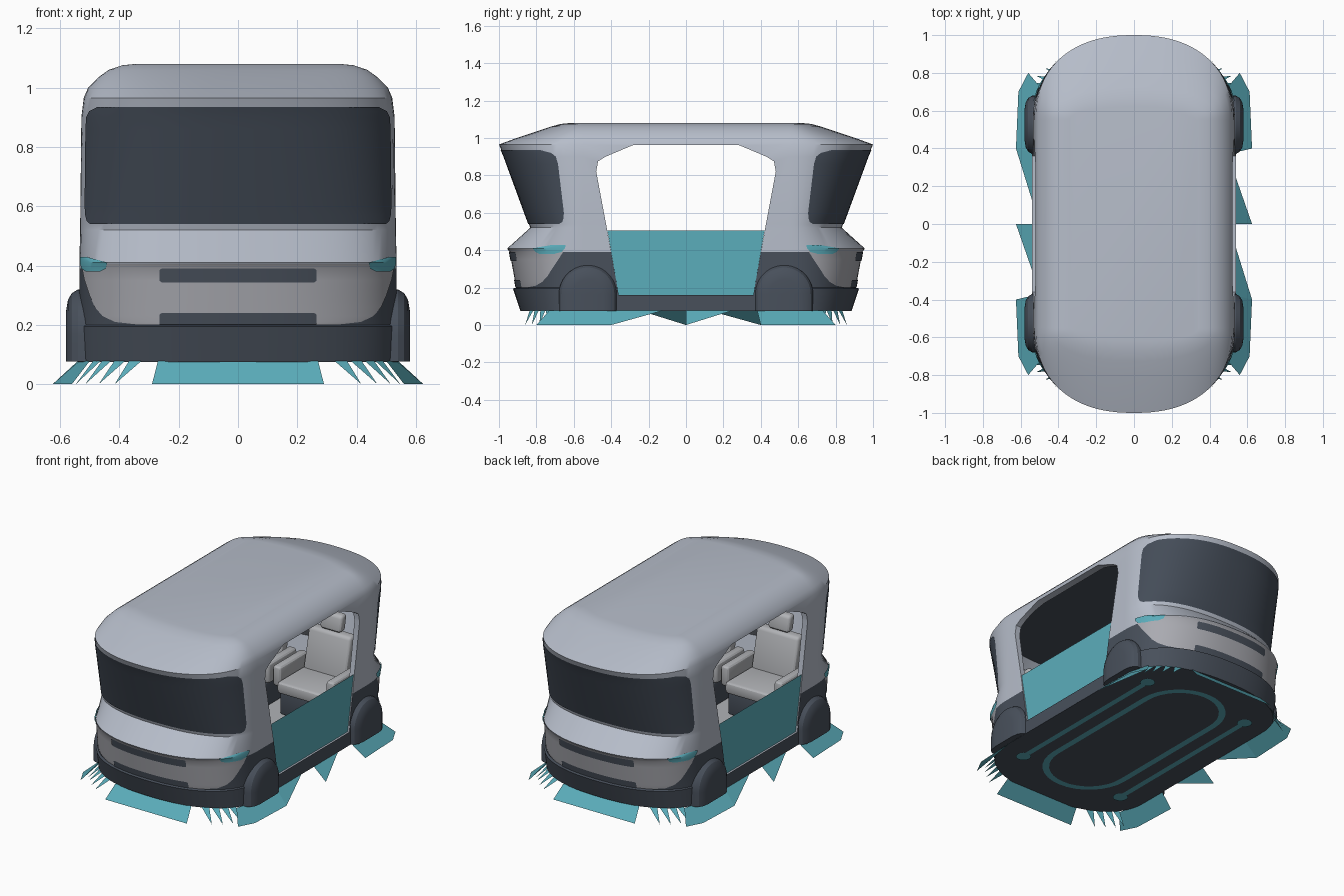
import bpy, bmesh, math
from mathutils import Vector

if "Cube" in bpy.data.objects:
    bpy.data.objects.remove(bpy.data.objects["Cube"])

def material(name, rgb):
    m = bpy.data.materials.new(name)
    m.diffuse_color = (*rgb, 1)
    m.use_nodes = True
    m.node_tree.nodes["Principled BSDF"].inputs["Base Color"].default_value = m.diffuse_color
    return m

BODY = material("body silver", (.47, .51, .59))
DARK = material("dark trim", (.065, .08, .105))
TEAL = material("teal glow", (.105, .42, .50))
PANEL = material("panel grey", (.40, .405, .44))
SEAT = material("seat grey", (.44, .45, .47))
GLASS = material("dark glass", (.058, .073, .098))

def mesh(name, verts, faces, mats, smooth=True):
    me = bpy.data.meshes.new(name)
    me.from_pydata([tuple(v) for v in verts], [], faces)
    for m in (mats if isinstance(mats, list) else [mats]):
        me.materials.append(m)
    ob = bpy.data.objects.new(name, me)
    bpy.context.collection.objects.link(ob)
    if smooth:
        smooth_by_angle(ob)
    return ob

def smooth_by_angle(ob):
    bpy.ops.object.select_all(action='DESELECT')
    ob.select_set(True)
    bpy.context.view_layer.objects.active = ob
    bpy.ops.object.shade_smooth_by_angle(angle=math.radians(28))

# Body section: height, half width, half length
RINGS = [(.075, .54, .885), (.195, .54, .925), (.20, .535, .905), (.39, .535, .94),
         (.41, .535, .955), (.52, .532, .833), (.54, .532, .84), (.90, .528, .972),
         (.965, .52, 1.0), (1.0, .505, .905), (1.035, .47, .80), (1.06, .435, .725),
         (1.075, .39, .67), (1.08, .34, .62)]
INNER = [(.155, .5, .85), (.40, .5, .90), (.52, .5, .79), (.93, .49, .92), (.985, .46, .88)]
Y0, POW = .55, 2 / 2.3

def plan(w, l, deg):
    """Point on the rounded front end; 0 degrees is the nose."""
    a = math.radians(deg)
    s, c = math.sin(a), max(math.cos(a), 0)
    return math.copysign(abs(s) ** POW * w, s), -(Y0 + (l - Y0) * c ** POW)

def surf(z, deg, off=0.0):
    for (z0, w0, l0), (z1, w1, l1) in zip(RINGS, RINGS[1:]):
        if z <= z1:
            t = (z - z0) / (z1 - z0)
            break
    x, y = plan(w0 + (w1 - w0) * t + off, l0 + (l1 - l0) * t + off, deg)
    return Vector((x, y, z))

def loft(name, rings, mats, n=48):
    verts = []
    for z, w, l in rings:
        half = [plan(w, l, -90 + 180 * i / n) for i in range(n + 1)]
        verts += [(x, y, z) for x, y in half] + [(-x, -y, z) for x, y in half]
    m = 2 * (n + 1)
    faces = [(r * m + i, r * m + (i + 1) % m, (r + 1) * m + (i + 1) % m, (r + 1) * m + i)
             for r in range(len(rings) - 1) for i in range(m)]
    faces += [tuple(reversed(range(m))), tuple(range((len(rings) - 1) * m, len(rings) * m))]
    return mesh(name, verts, faces, mats, False)

def cut(ob, cutter):
    mod = ob.modifiers.new("cut", 'BOOLEAN')
    mod.operation, mod.solver, mod.object = 'DIFFERENCE', 'EXACT', cutter
    bpy.context.view_layer.objects.active = ob
    bpy.ops.object.modifier_apply(modifier=mod.name)
    bpy.data.objects.remove(cutter)

# Body shell: dark below the belt line, hollow cabin, door openings
slots = [BODY, DARK, SEAT]
body = loft("body_shell", RINGS, slots)
for p in body.data.polygons:
    p.material_index = 1 if p.center.z < .39 else 0
cabin = loft("cabin_cutter", INNER, slots)
for p in cabin.data.polygons:
    p.material_index = 1 if p.center.z > .98 else 2 if p.center.z < .16 else 0
cabin.hide_render = True
cut(body, cabin)
half = [(.36, .16), (.42, .5), (.48, .82), (.47, .875), (.43, .90), (.28, .963)]
outline = half + [(-y, z) for y, z in reversed(half)]
k = len(outline)
door = mesh("door_cutter", [(x, y, z) for x in (-.8, .8) for y, z in outline],
            [(i, i + k, (i + 1) % k + k, (i + 1) % k) for i in range(k)]
            + [tuple(range(k)), tuple(reversed(range(k, 2 * k)))], slots, False)
bm = bmesh.new()
bm.from_mesh(door.data)
bmesh.ops.recalc_face_normals(bm, faces=bm.faces)
bm.to_mesh(door.data)
bm.free()
door.hide_render = True
cut(body, door)
smooth_by_angle(body)

# Thin plates following the body ends: rows of height, start and end angle
def plate(name, rows, mat, off, n=40):
    pts = [surf(z, a + (b - a) * j / n, off) for z, a, b in rows for j in range(n + 1)]
    faces = [(i * (n + 1) + j, i * (n + 1) + j + 1, (i + 1) * (n + 1) + j + 1, (i + 1) * (n + 1) + j)
             for i in range(len(rows) - 1) for j in range(n)]
    mesh("front_" + name, pts, faces, mat)
    mesh("rear_" + name, [(-p.x, -p.y, p.z) for p in pts], faces, mat)

def wide(rows):
    return [(z, -a, a) for z, a in rows]

plate("window", wide([(.54, 67), (.55, 71), (.57, 73), (.60, 74), (.86, 74), (.90, 73),
                      (.92, 70), (.935, 62)]), GLASS, .004)
plate("panel", wide([(.201, 36), (.21, 48), (.23, 56), (.26, 62), (.30, 67), (.35, 73),
                     (.39, 77), (.405, 77)]), PANEL, .003)
plate("upper_grille", wide([(.343, 25), (.348, 26), (.385, 26), (.39, 25)]), DARK, .007)
plate("lower_grille", wide([(.201, 26), (.235, 26), (.24, 25)]), DARK, .007)
lamp = [(.38, 57, 70), (.39, 53, 76), (.41, 52, 79), (.428, 68, 79)]
plate("right_lamp", lamp, TEAL, .007, 12)
plate("left_lamp", [(z, -b, -a) for z, a, b in lamp], TEAL, .007, 12)

# Doors and wheel arches
for side, sx in (("left", -1), ("right", 1)):
    mesh(side + "_door", [(sx * .528, y, z) for y, z in
                          ((-.36, .16), (.36, .16), (.42, .505), (-.42, .505))],
         [(0, 1, 2, 3) if sx > 0 else (3, 2, 1, 0)], TEAL, False)
    for end, sy in (("front", -1), ("rear", 1)):
        verts, n = [], 24
        for x, r in ((.50, .155), (.54, .154), (.56, .142), (.573, .12), (.58, .08)):
            arc = [(r * math.cos(math.pi * i / n), .165 + r * math.sin(math.pi * i / n))
                   for i in range(n + 1)]
            verts += [(sx * x, sy * .525 + y, z) for y, z in [(r, .076)] + arc + [(-r, .076)]]
        m = n + 3
        faces = [(r * m + i, r * m + (i + 1) % m, (r + 1) * m + (i + 1) % m, (r + 1) * m + i)
                 for r in range(4) for i in range(m)] + [tuple(range(4 * m, 5 * m))]
        if sx < 0:
            faces = [tuple(reversed(f)) for f in faces]
        mesh(f"{end}_{side}_wheel_arch", verts, faces, DARK)

# Seats: two at each end, facing the middle
def block(name, lo, hi, mat, bevel=.02, lean=0.0):
    bm = bmesh.new()
    bmesh.ops.create_cube(bm, size=1)
    for v in bm.verts:
        v.co = Vector([lo[i] + (hi[i] - lo[i]) * (v.co[i] + .5) for i in range(3)])
        if v.co.z > (lo[2] + hi[2]) / 2:
            v.co.y += lean
    bmesh.ops.bevel(bm, geom=bm.edges[:], offset=bevel, segments=3, profile=.5, affect='EDGES')
    me = bpy.data.meshes.new(name)
    bm.to_mesh(me)
    bm.free()
    me.materials.append(mat)
    ob = bpy.data.objects.new(name, me)
    bpy.context.collection.objects.link(ob)
    smooth_by_angle(ob)
    return ob

for end, turn in (("rear", 0), ("front", math.pi)):
    for side, x in (("a", -.23), ("b", .23)):
        n = f"{end}_seat_{side}_"
        parts = [block(n + "base", (x - .17, .34, .155), (x + .17, .62, .31), DARK, .01),
                 block(n + "cushion", (x - .16, .29, .31), (x + .16, .62, .385), SEAT),
                 block(n + "back", (x - .15, .54, .37), (x + .15, .61, .63), SEAT, .02, .06),
                 block(n + "headrest", (x - .075, .60, .635), (x + .075, .66, .74), SEAT, .02, .02)]
        for dx in (-.19, .19):
            parts.append(block(n + "armrest", (x + dx - .03, .33, .33), (x + dx + .03, .62, .46), SEAT))
        for p in parts:
            p.rotation_euler.z = turn

# Flaring light skirt under the body, repeated by a half turn
verts, faces = [], []
def flare(*pts):
    for s in (1, -1):
        faces.append(tuple(range(len(verts), len(verts) + len(pts))))
        verts.extend((s * x, s * y, z) for x, y, z in pts)

flare((-.29, -.935, 0), (.29, -.935, 0), (.27, -.86, .078), (-.27, -.86, .078))
for sy in (1, -1):
    flare((.54, .38 * sy, .078), (.625, .4 * sy, 0), (.612, .7 * sy, 0), (.56, .8 * sy, 0),
          (.50, .73 * sy, .078), (.535, .6 * sy, .078))
flare((.538, .25, .078), (.538, 0, .078), (.625, 0, 0))
flare((.538, -.12, .078), (.538, -.4, .078), (.625, -.4, 0))
for sx in (-1, 1):
    for a in (38, 46, 54, 61):
        flare(surf(.078, sx * (a - 4)), surf(.078, sx * (a + 2)),
              (*surf(.078, sx * (a + 3), .06).xy, 0))
mesh("light_skirt", verts, faces, TEAL, False)

# Underside light strips
def capsule(x, r, y, n=16):
    top = [(x + r * math.cos(math.pi * i / n), y + r * math.sin(math.pi * i / n), .071)
           for i in range(n + 1)]
    return top + [(2 * x - px, -py, z) for px, py, z in top]

a, b = capsule(0, .28, .42), capsule(0, .24, .42)
m = len(a)
mesh("underside_loop", a + b, [(i, i + m, (i + 1) % m + m, (i + 1) % m) for i in range(m)], TEAL, False)
for side, x in (("left", -.38), ("right", .38)):
    bar = capsule(x, .018, .56)
    mesh(side + "_underside_bar", bar, [tuple(reversed(range(len(bar))))], TEAL, False)
    for end, y in (("front", -.58), ("rear", .58)):
        dot = [(px, py + y, z - .001) for px, py, z in capsule(x, .045, 0)]
        mesh(f"{end}_{side}_underside_dot", dot, [tuple(reversed(range(len(dot))))], TEAL, False)
